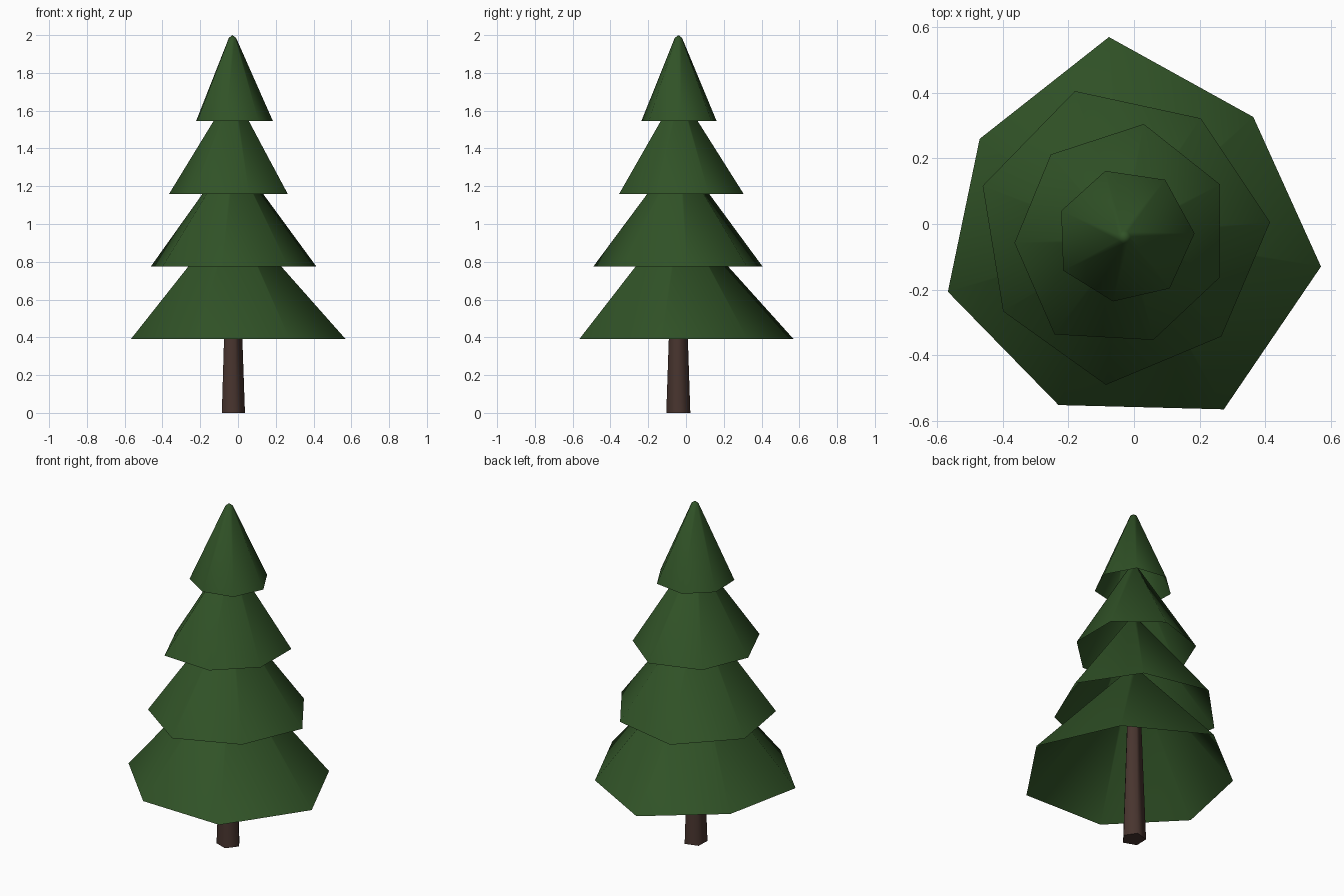
import bpy, bmesh
from math import cos, sin, radians, tau

cube = bpy.data.objects.get("Cube")
if cube:
    bpy.data.objects.remove(cube, do_unlink=True)

AXIS_X, AXIS_Y = -0.03, -0.04   # line the trunk and all tiers share


def make_material(name, colour):
    mat = bpy.data.materials.new(name)
    mat.use_nodes = True
    mat.diffuse_color = (*colour, 1)
    mat.node_tree.nodes["Principled BSDF"].inputs["Base Color"].default_value = (*colour, 1)
    return mat


def add_ring(bm, radii, phase, z):
    """One ring of evenly turned corners, each with its own radius."""
    step = tau / len(radii)
    return [bm.verts.new((AXIS_X + r * cos(radians(phase) + i * step),
                          AXIS_Y + r * sin(radians(phase) + i * step), z))
            for i, r in enumerate(radii)]


def bridge(bm, low, high):
    count = len(low)
    for i in range(count):
        j = (i + 1) % count
        bm.faces.new((low[i], low[j], high[j], high[i]))


def finish(bm, name, mat):
    mesh = bpy.data.meshes.new(name)
    bm.to_mesh(mesh)
    bm.free()
    mesh.materials.append(mat)
    obj = bpy.data.objects.new(name, mesh)
    bpy.context.collection.objects.link(obj)
    return obj


def make_tier(name, base_z, tip_z, phase, radii, mat):
    """Hollow foliage cone with a ragged rim, open below and blunt on top."""
    bm = bmesh.new()
    rim = add_ring(bm, radii, phase, base_z)
    neck = add_ring(bm, [0.02] * len(radii), phase, tip_z - 0.015)
    tip = bm.verts.new((AXIS_X, AXIS_Y, tip_z))
    bridge(bm, rim, neck)
    for i in range(len(neck)):
        bm.faces.new((neck[i], neck[(i + 1) % len(neck)], tip))
    for face in bm.faces:
        face.smooth = True
    return finish(bm, name, mat)


def make_trunk(mat):
    """Tapered five-sided trunk, capped at both ends."""
    bm = bmesh.new()
    foot = add_ring(bm, [0.067] * 5, -2, 0)
    top = add_ring(bm, [0.035] * 5, -2, 0.9)
    bridge(bm, foot, top)
    for face in bm.faces:
        face.smooth = True
    bm.faces.new(foot[::-1])
    bm.faces.new(top)
    for edge in bm.edges:
        edge.smooth = all(face.smooth for face in edge.link_faces)
    return finish(bm, "trunk", mat)


green = make_material("needle green", (0.030, 0.085, 0.020))
brown = make_material("bark brown", (0.065, 0.035, 0.028))

make_trunk(brown)

# Foliage from the bottom up: name, rim height, tip height, turn, rim radii
tiers = [
    ("bottom_foliage", 0.39, 1.06, -8.5, (.607, .538, .612, .533, .563, .55, .607)),
    ("lower_foliage", 0.775, 1.37, 5.8, (.447, .431, .47, .459, .433, .454, .424)),
    ("upper_foliage", 1.16, 1.69, 28.7, (.334, .35, .337, .335, .365, .326, .317)),
    ("top_foliage", 1.545, 2.0, 3, (.215, .215, .21, .208, .212, .199, .209)),
]
for tier in tiers:
    make_tier(*tier, green)
